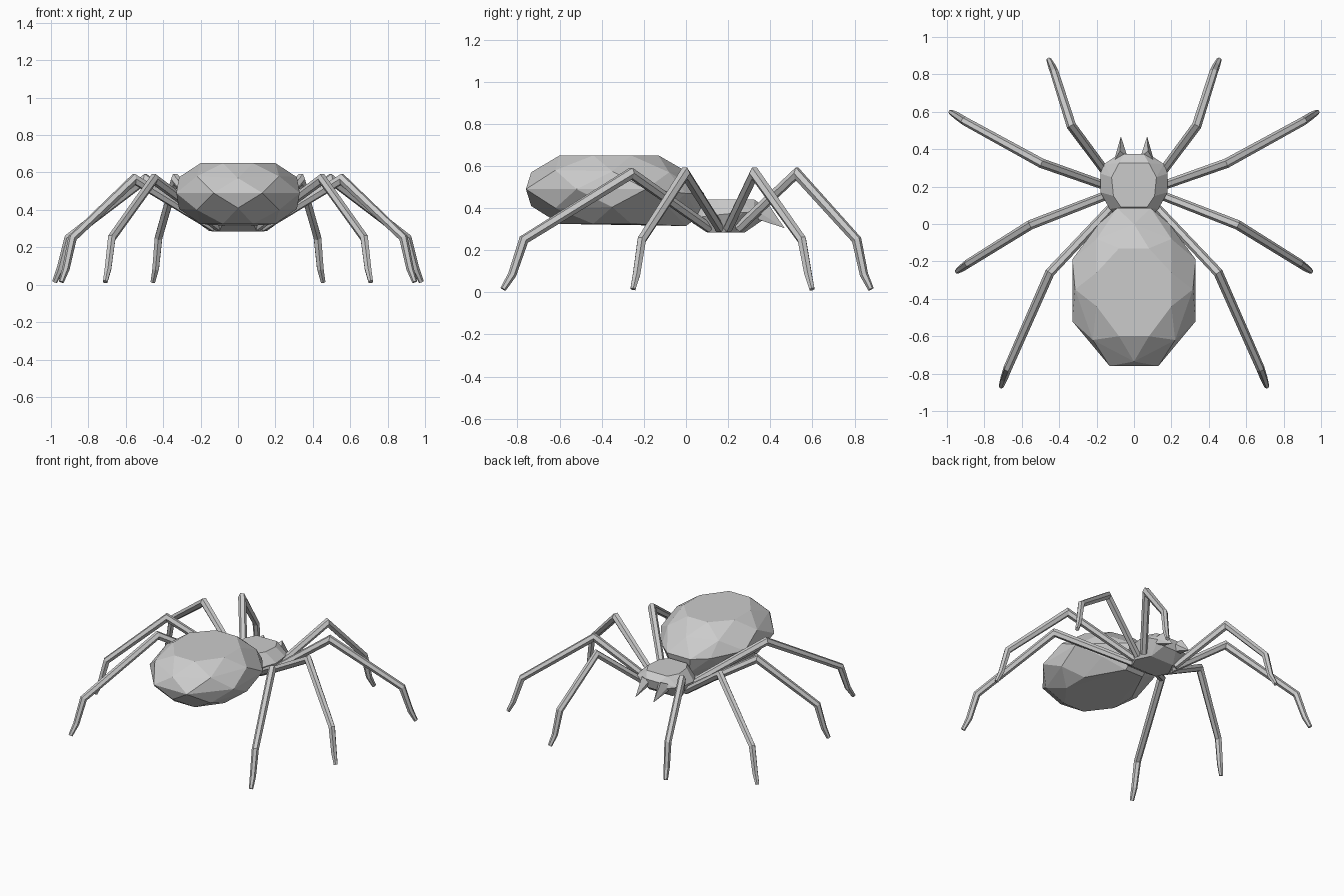
import bpy, bmesh, math
from mathutils import Vector

if "Cube" in bpy.data.objects:
    bpy.data.objects.remove(bpy.data.objects["Cube"])

grey = bpy.data.materials.new("body grey")
grey.diffuse_color = (0.6, 0.6, 0.6, 1)
grey.use_nodes = True
grey.node_tree.nodes["Principled BSDF"].inputs["Base Color"].default_value = grey.diffuse_color


def finish(name, bm):
    bmesh.ops.recalc_face_normals(bm, faces=bm.faces)
    me = bpy.data.meshes.new(name)
    bm.to_mesh(me)
    bm.free()
    me.materials.append(grey)
    ob = bpy.data.objects.new(name, me)
    bpy.context.collection.objects.link(ob)
    return ob


def hull(name, points):
    """Faceted convex solid from half a set of points mirrored in x."""
    bm = bmesh.new()
    for x, y, z in points:
        for s in ((1, -1) if x else (1,)):
            bm.verts.new((s * x, y, z))
    res = bmesh.ops.convex_hull(bm, input=bm.verts[:])
    loose = {g for g in res["geom_interior"] + res["geom_unused"]
             if isinstance(g, bmesh.types.BMVert)}
    bmesh.ops.delete(bm, geom=list(loose), context='VERTS')
    bmesh.ops.dissolve_limit(bm, angle_limit=math.radians(2),
                             verts=bm.verts[:], edges=bm.edges[:])
    return finish(name, bm)


def tube(name, path, radii, sides=6):
    """Mitred tube along a path lying in one upright plane."""
    pts = [Vector(p) for p in path]
    flat = pts[-1] - pts[0]
    side = Vector((-flat.y, flat.x, 0)).normalized()
    bm = bmesh.new()
    rings = []
    for i, (p, r) in enumerate(zip(pts, radii)):
        a = (p - pts[i - 1]).normalized() if i else None
        b = (pts[i + 1] - p).normalized() if i < len(pts) - 1 else None
        a, b = a or b, b or a
        t = (a + b).normalized()
        up = t.cross(side).normalized()
        wide = up.cross(t)
        stretch = min(1 / max(t.dot(a), 0.3), 1.25)
        ring = []
        for k in range(sides):
            ang = math.tau * k / sides
            ring.append(bm.verts.new(p + wide * r * math.cos(ang)
                                     + up * r * stretch * math.sin(ang)))
        rings.append(ring)
    for r0, r1 in zip(rings, rings[1:]):
        for k in range(sides):
            n = (k + 1) % sides
            bm.faces.new((r0[k], r0[n], r1[n], r1[k]))
    bm.faces.new(rings[0])
    bm.faces.new(rings[-1])
    return finish(name, bm)


# Abdomen: a large cut-gem shape
hull("abdomen", [
    (0.08, -0.60, 0.65), (0.20, -0.44, 0.65), (0.20, -0.26, 0.65), (0.08, -0.13, 0.65),
    (0.315, -0.35, 0.575), (0.22, -0.62, 0.58), (0, -0.735, 0.57),
    (0.20, -0.08, 0.57), (0, 0.00, 0.575),
    (0.33, -0.52, 0.49), (0.33, -0.19, 0.49), (0.13, -0.76, 0.49),
    (0.19, 0.00, 0.47), (0.09, 0.085, 0.47),
    (0.315, -0.35, 0.405), (0.22, -0.62, 0.40), (0, -0.735, 0.41),
    (0.20, -0.08, 0.40), (0.07, 0.06, 0.36),
    (0.08, -0.60, 0.325), (0.20, -0.44, 0.325), (0.20, -0.26, 0.325), (0.07, 0.00, 0.315),
])

# Head and chest in one faceted block
hull("head", [
    (0.07, 0.09, 0.44), (0.11, 0.15, 0.44), (0.12, 0.25, 0.44), (0.08, 0.325, 0.44),
    (0.13, 0.08, 0.36), (0.18, 0.17, 0.37), (0.18, 0.27, 0.38), (0.16, 0.32, 0.38),
    (0.05, 0.375, 0.405), (0.10, 0.36, 0.37), (0.05, 0.36, 0.34),
    (0.08, 0.03, 0.33), (0.10, 0.10, 0.285), (0.14, 0.18, 0.285), (0.09, 0.28, 0.285),
])

# Fangs, legs: one of each per side
legs = {
    "front": ((0.13, 0.25, 0.305), (0.335, 0.525, 0.565), (0.425, 0.81, 0.25),
              (0.44, 0.845, 0.085), (0.455, 0.878, 0.015)),
    "second": ((0.14, 0.20, 0.305), (0.495, 0.325, 0.565), (0.905, 0.55, 0.25),
               (0.95, 0.58, 0.085), (0.98, 0.598, 0.015)),
    "third": ((0.13, 0.16, 0.305), (0.555, -0.005, 0.565), (0.885, -0.21, 0.25),
              (0.92, -0.235, 0.085), (0.945, -0.252, 0.015)),
    "rear": ((0.10, 0.11, 0.305), (0.45, -0.26, 0.565), (0.675, -0.77, 0.25),
             (0.695, -0.825, 0.085), (0.71, -0.868, 0.015)),
}
for s, word in ((1, "right"), (-1, "left")):
    for name, path in legs.items():
        tube(f"{name}_leg_{word}", [(s * x, y, z) for x, y, z in path],
             (0.024, 0.026, 0.023, 0.020, 0.014))
    # Fang: curved spike pointing forward and down
    bm = bmesh.new()
    for p in ((0.035, 0.36, 0.39), (0.11, 0.33, 0.39), (0.075, 0.39, 0.42),
              (0.05, 0.35, 0.345), (0.10, 0.345, 0.345), (0.07, 0.468, 0.305)):
        bm.verts.new((s * p[0], p[1], p[2]))
    bmesh.ops.convex_hull(bm, input=bm.verts[:])
    finish(f"fang_{word}", bm)
